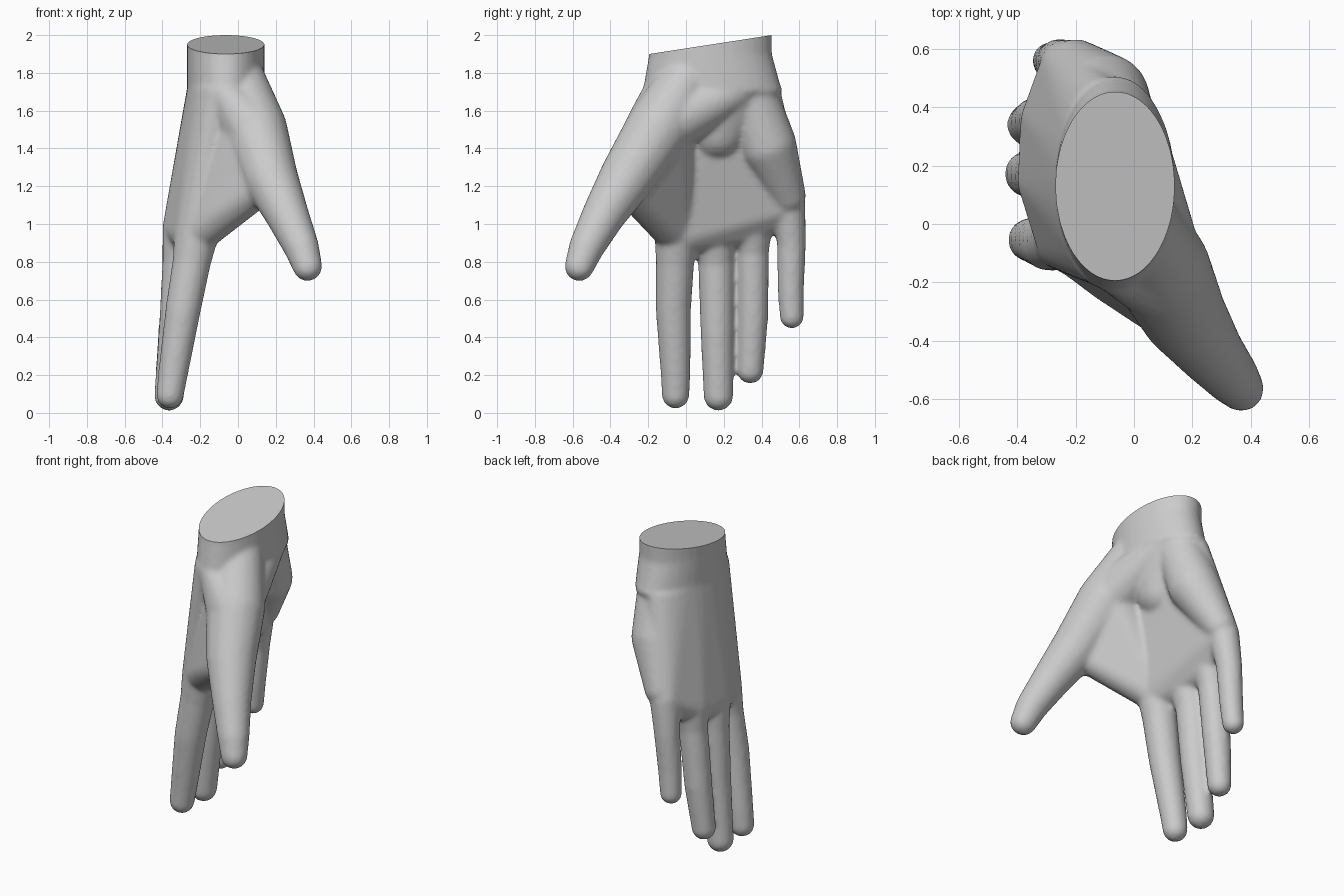
import bpy, bmesh, math
from mathutils import Vector

cube = bpy.data.objects.get("Cube")
if cube:
    bpy.data.objects.remove(cube, do_unlink=True)

# Unit directions used for every rounded joint
ball = bmesh.new()
bmesh.ops.create_icosphere(ball, subdivisions=3, radius=1)
DIRS = [v.co.copy() for v in ball.verts]
ball.free()

shell = bmesh.new()


def joint(x, y, z, r):
    return [Vector((x, y, z)) + d * r for d in DIRS]


def ring(x, y, z, rx, ry, sides=32):
    steps = [i * math.tau / sides for i in range(sides)]
    return [Vector((x + rx * math.cos(a), y + ry * math.sin(a), z)) for a in steps]


def hull(*groups):
    """Wrap a convex skin around groups of points and add it to the shell."""
    part = bmesh.new()
    for group in groups:
        for p in group:
            part.verts.new(p)
    bmesh.ops.convex_hull(part, input=part.verts[:])
    loose = [v for v in part.verts if not v.link_faces]
    bmesh.ops.delete(part, geom=loose, context='VERTS')
    bmesh.ops.recalc_face_normals(part, faces=part.faces[:])
    temp = bpy.data.meshes.new("part")
    part.to_mesh(temp)
    part.free()
    shell.from_mesh(temp)
    bpy.data.meshes.remove(temp)


def chain(joints):
    for a, b in zip(joints, joints[1:]):
        hull(joint(*a), joint(*b))


# Fingers from knuckle to tip: x, y, z, radius
index = [(-.22, -.05, .95, .118), (-.245, -.058, .8, .102),
         (-.29, -.067, .55, .094), (-.345, -.055, .2, .079), (-.36, -.055, .095, .073)]
middle = [(-.28, .15, .98, .12), (-.305, .16, .8, .096),
          (-.33, .165, .44, .089), (-.365, .172, .09, .079)]
ring_finger = [(-.28, .35, 1.0, .11), (-.3, .354, .86, .086),
               (-.335, .353, .5, .082), (-.365, .34, .225, .071)]
little = [(-.23, .54, 1.1, .092), (-.255, .558, .9, .077),
          (-.275, .555, .65, .07), (-.285, .56, .51, .064)]
thumb = [(0, .0, 1.75, .15), (.09, -.15, 1.5, .172), (.17, -.31, 1.25, .147),
         (.26, -.435, 1.05, .115), (.335, -.525, .88, .094), (.368, -.565, .775, .078)]
for digit in (index, middle, ring_finger, little, thumb):
    chain(digit)

# Wrist, running past the cut
hull(ring(-.065, .13, 2.15, .205, .325), ring(-.065, .13, 1.9, .205, .325))
hull(ring(-.065, .13, 1.9, .205, .325), ring(-.065, .14, 1.7, .205, .37))

# Palm body and the back of the hand
knuckles = [joint(*d[0]) for d in (index, middle, ring_finger, little)]
hull(ring(-.1, .14, 1.72, .17, .36), *knuckles)
hull(ring(-.065, .14, 1.72, .2, .365), joint(-.1, .16, 1.5, .17))

# Heel of the palm below the little finger
chain([(-.06, .33, 1.72, .14), (-.1, .43, 1.42, .155), (-.2, .535, 1.15, .1)])

# Thumb muscle and the web to the index finger
hull(joint(.06, -.13, 1.5, .16), joint(.12, -.3, 1.2, .1),
     joint(-.08, -.18, 1.07, .09), joint(-.22, -.05, .95, .11))
hull(ring(-.065, .14, 1.72, .2, .37), joint(.08, -.16, 1.5, .165))

mesh = bpy.data.meshes.new("hand")
shell.to_mesh(mesh)
shell.free()
hand = bpy.data.objects.new("hand", mesh)
bpy.context.collection.objects.link(hand)

# Blend all parts into one skin
remesh = hand.modifiers.new("blend", 'REMESH')
remesh.mode = 'VOXEL'
remesh.voxel_size = .014
soften = hand.modifiers.new("soften", 'SMOOTH')
soften.factor = .5
soften.iterations = 8
skin = bpy.data.meshes.new_from_object(
    hand.evaluated_get(bpy.context.evaluated_depsgraph_get()))
hand.modifiers.clear()

# Slanted flat cut across the wrist
bm = bmesh.new()
bm.from_mesh(skin)
bmesh.ops.bisect_plane(bm, geom=bm.verts[:] + bm.edges[:] + bm.faces[:],
                       plane_co=(0, .13, 1.95), plane_no=(0, -.154, 1), clear_outer=True)
rim = [e for e in bm.edges if e.is_boundary]
bmesh.ops.holes_fill(bm, edges=rim, sides=0)
bmesh.ops.recalc_face_normals(bm, faces=bm.faces[:])
bm.to_mesh(skin)
bm.free()
hand.data = skin
skin.name = "hand"
bpy.data.meshes.remove(mesh)

bpy.ops.object.select_all(action='DESELECT')
hand.select_set(True)
bpy.context.view_layer.objects.active = hand
bpy.ops.object.shade_smooth_by_angle(angle=math.radians(50))
